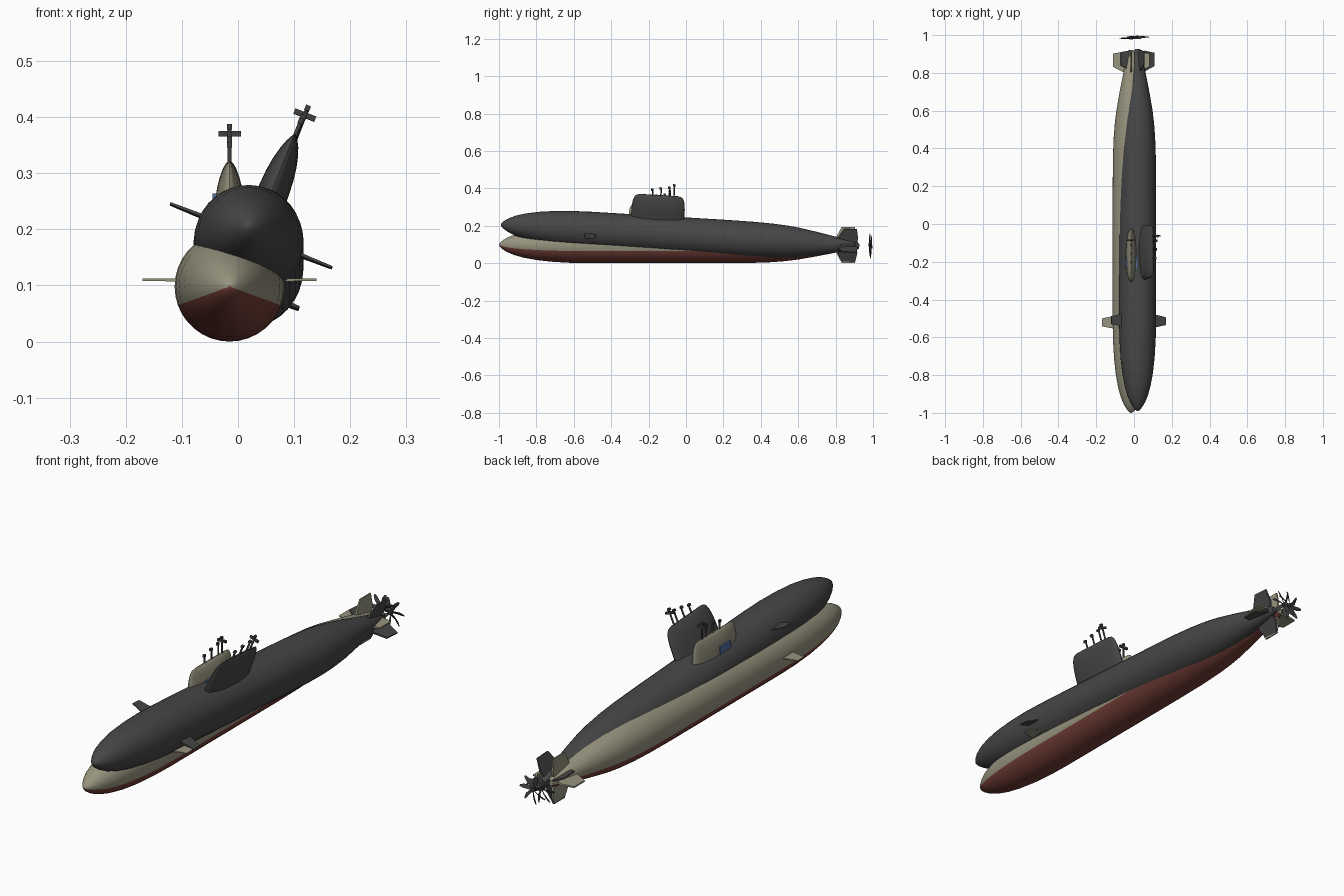
import bpy, bmesh, math
from mathutils import Matrix, Vector

if "Cube" in bpy.data.objects:
    bpy.data.objects.remove(bpy.data.objects["Cube"])


def material(name, rgb):
    m = bpy.data.materials.new(name)
    m.diffuse_color = (*rgb, 1)
    m.use_nodes = True
    m.node_tree.nodes["Principled BSDF"].inputs["Base Color"].default_value = m.diffuse_color
    return m


CHARCOAL = material("charcoal", (0.062, 0.062, 0.062))
BEIGE = material("beige", (0.31, 0.295, 0.21))
RED = material("hull_red", (0.17, 0.047, 0.036))
METAL = material("dark_metal", (0.05, 0.05, 0.05))
BLUE = material("panel_blue", (0.08, 0.16, 0.36))


def finish(bm, name, frame, *mats):
    bmesh.ops.recalc_face_normals(bm, faces=bm.faces)
    me = bpy.data.meshes.new(name)
    bm.to_mesh(me)
    bm.free()
    ob = bpy.data.objects.new(name, me)
    bpy.context.collection.objects.link(ob)
    ob.matrix_world = frame
    for m in mats:
        me.materials.append(m)
    bpy.context.view_layer.objects.active = ob
    bpy.ops.object.select_all(action='DESELECT')
    ob.select_set(True)
    bpy.ops.object.shade_smooth_by_angle(angle=math.radians(35))
    return ob


def loft(bm, rings):
    """Bridge closed rings of points and cap both ends."""
    vs = [[bm.verts.new(p) for p in r] for r in rings]
    n = len(vs[0])
    for a, b in zip(vs, vs[1:]):
        for i in range(n):
            bm.faces.new((a[i], a[(i + 1) % n], b[(i + 1) % n], b[i]))
    bm.faces.new(vs[0][::-1])
    bm.faces.new(vs[-1])


def box(bm, c, size):
    bmesh.ops.create_cube(bm, size=1, matrix=Matrix.Translation(c) @ Matrix.Diagonal((*size, 1)))


def rod(bm, c, r, length, axis='Z'):
    rot = Matrix.Rotation(math.pi / 2, 4, 'X') if axis == 'Y' else Matrix()
    bmesh.ops.create_cone(bm, cap_ends=True, segments=12, radius1=r, radius2=r,
                          depth=length, matrix=Matrix.Translation(c) @ rot)


HULL = [(-1, .002), (-.994, .012), (-.98, .024), (-.955, .039), (-.92, .054), (-.87, .068),
        (-.8, .081), (-.72, .09), (-.62, .096), (-.52, .098), (-.2, .098), (.2, .098),
        (.35, .0965), (.45, .093), (.53, .087), (.6, .0785), (.7, .061), (.8, .0415),
        (.87, .027), (.91, .018), (.92, .012)]
# height above axis, half width, end inset
SAIL = [(.05, .029, 0), (.12, .028, 0), (.15, .0262, .001), (.175, .0225, .003),
        (.195, .0175, .007), (.21, .012, .013), (.219, .007, .022), (.224, .002, .04)]
MASTS = [(-.2, .258), (-.155, .268), (-.11, .275), (-.085, .29)]


def submarine(tag, frame, paint, bottom):
    # hull, with the lower part painted by angle around the axis
    bm = bmesh.new()
    n = 36
    loft(bm, [[(r * math.cos(i * math.tau / n), y, r * math.sin(i * math.tau / n))
               for i in range(n)] for y, r in HULL])
    for f in bm.faces:
        c = f.calc_center_median()
        if math.atan2(c.z, abs(c.x)) < math.radians(-20):
            f.material_index = 1
    finish(bm, tag + "_hull", frame, paint, bottom)

    # sail: pointed-oval sections narrowing towards the top
    bm = bmesh.new()
    n, rings = 32, []
    for h, w, inset in SAIL:
        half = .143 - inset
        ring = []
        for i in range(n):
            a = i * math.tau / n
            s = math.sin(a)
            ring.append((w * math.copysign(abs(s) ** .9, s), -.165 - half * math.cos(a), h))
        rings.append(ring)
    loft(bm, rings)
    finish(bm, tag + "_sail", frame, paint)

    # masts with small heads, the rear one with a cross bar
    bm = bmesh.new()
    for y, top in MASTS:
        rod(bm, (0, y, (top + .2) / 2), .0038, top - .2)
        box(bm, (0, y - .003, top - .005), (.009, .013, .01))
    box(bm, (0, -.085, .272), (.04, .008, .01))
    finish(bm, tag + "_masts", frame, METAL)

    def fin(name, outline, thick, local):
        """Flat fin: outline is (span, y), thickness tapers to the tip."""
        bm = bmesh.new()
        tip = max(s for s, y in outline)
        rings = [[(s, y, side * thick * (1 - .5 * s / tip)) for s, y in outline]
                 for side in (-.5, .5)]
        loft(bm, rings)
        finish(bm, name, frame @ local, paint)

    # bow planes
    for side, name in ((0, "right"), (1, "left")):
        sx = Matrix.Diagonal((-1 if side else 1, 1, 1, 1))
        fin(f"{tag}_bow_plane_{name}", [(.06, -.56), (.155, -.542), (.155, -.5), (.06, -.48)],
            .008, Matrix.Translation((0, 0, .012)) @ sx)

    # four tail fins
    for k in range(4):
        fin(f"{tag}_tail_fin_{k + 1}",
            [(.01, .8), (.045, .805), (.096, .832), (.096, .902), (.04, .912), (.01, .9)],
            .011, Matrix.Rotation(k * math.pi / 2, 4, 'Y'))

    # propeller: small hub and seven thin pitched blades
    bm = bmesh.new()
    rod(bm, (0, .983, 0), .009, .014, 'Y')
    for k in range(7):
        turn = Matrix.Rotation(k * math.tau / 7, 4, 'Y') @ Matrix.Translation((0, .983, 0))
        rings = []
        for z, w, pitch in ((.004, .005, 45), (.025, .008, 32), (.045, .0085, 24), (.06, .004, 18)):
            tw = Matrix.Rotation(math.radians(pitch), 4, 'Z')
            sweep = 4 * z * z
            rings.append([turn @ (tw @ Vector((x * w, t, 0)) + Vector((sweep, 0, z)))
                          for x, t in ((-1, 0), (0, -.001), (1, 0), (0, .001))])
        loft(bm, rings)
    finish(bm, tag + "_propeller", frame, METAL)


# upright beige boat with red bottom
upright = Matrix.Translation((-.015, 0, .098))
submarine("pale", upright, BEIGE, RED)

# blue panel on each side of the pale sail
for s, name in ((-1, "left"), (1, "right")):
    bm = bmesh.new()
    box(bm, (s * .0265, -.2, .147), (.007, .07, .038))
    finish(bm, "sail_panel_" + name, upright, BLUE)

# dark boat: pitched nose-up and rolled, crossing the pale one
tilted = (Matrix.Translation((.019, .008, .146)) @ Matrix.Rotation(-.06, 4, 'X')
          @ Matrix.Rotation(math.radians(21.6), 4, 'Y'))
submarine("dark", tilted, CHARCOAL, CHARCOAL)
